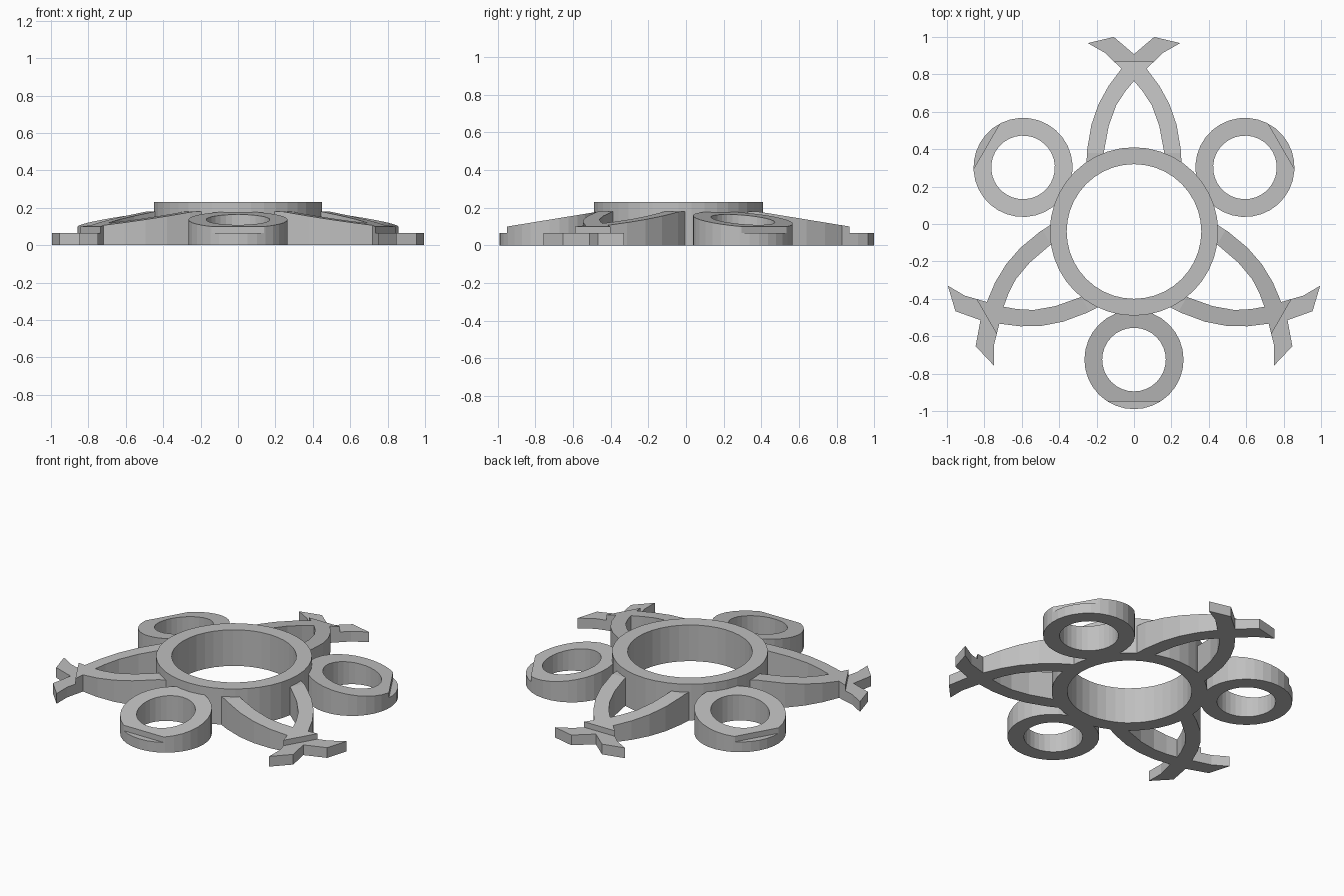
import bpy, bmesh
from math import cos, sin, tau, radians
from mathutils import Matrix, Vector

if "Cube" in bpy.data.objects:
    bpy.data.objects.remove(bpy.data.objects["Cube"])

HUB_Y = -0.04        # hub centre
FLAT_END = 0.42      # tops are level up to this radius, then slope down
STEP = 0.91          # tops drop to a thin tip beyond this radius
FLAT_Z, STEP_Z, TIP_Z, HUB_Z = 0.18, 0.10, 0.065, 0.23

grey = bpy.data.materials.new("plain grey")
grey.use_nodes = True
grey.diffuse_color = (0.52, 0.52, 0.52, 1)
grey.node_tree.nodes["Principled BSDF"].inputs["Base Color"].default_value = grey.diffuse_color


def annulus(bm, y, outer, inner, sides):
    loops = [[bm.verts.new((r * cos(tau * i / sides), y + r * sin(tau * i / sides), 0))
              for i in range(sides)] for r in (outer, inner)]
    for i in range(sides):
        j = (i + 1) % sides
        bm.faces.new((loops[0][i], loops[0][j], loops[1][j], loops[1][i]))


def polygon(bm, points):
    bm.faces.new([bm.verts.new((x, y, 0)) for x, y in points])


def cut(bm, y, **clear):
    bmesh.ops.bisect_plane(bm, geom=bm.verts[:] + bm.edges[:] + bm.faces[:], dist=1e-5,
                           plane_co=(0, y, 0), plane_no=(0, 1, 0), **clear)


def raise_top(bm, height):
    result = bmesh.ops.extrude_face_region(bm, geom=bm.faces[:], use_keep_orig=True)
    for v in result["geom"]:
        if isinstance(v, bmesh.types.BMVert):
            v.co.z = height(v.co.y)
    bmesh.ops.recalc_face_normals(bm, faces=bm.faces[:])


def slope(y):
    t = max(0, (y - FLAT_END) / (STEP - FLAT_END))
    return FLAT_Z + (STEP_Z - FLAT_Z) * t


def add_object(name, bm, angle=0):
    bm.transform(Matrix.Translation((0, HUB_Y, 0)) @ Matrix.Rotation(radians(angle), 4, 'Z'))
    mesh = bpy.data.meshes.new(name)
    bm.to_mesh(mesh)
    bm.free()
    mesh.materials.append(grey)
    obj = bpy.data.objects.new(name, mesh)
    bpy.context.collection.objects.link(obj)


def add_stepped(name, draw, angle):
    """Sloping body plus a thin tip, both cut from one flat outline."""
    body = bmesh.new()
    draw(body)
    cut(body, STEP, clear_outer=True)
    cut(body, FLAT_END)
    raise_top(body, slope)
    add_object(name + "_body", body, angle)
    tip = bmesh.new()
    draw(tip)
    cut(tip, STEP, clear_inner=True)
    raise_top(tip, lambda y: TIP_Z)
    add_object(name + "_tip", tip, angle)


# Central hub ring
hub = bmesh.new()
annulus(hub, 0, 0.45, 0.36, 40)
raise_top(hub, lambda y: HUB_Z)
add_object("hub_ring", hub)

# Left half of the crossed arm: hub, outer edge, waist, splayed tip
outer = [(-0.255, 0.35), (-0.25, 0.44), (-0.228, 0.57), (-0.19, 0.68), (-0.135, 0.78),
         (-0.067, 0.87), (-0.155, 0.955), (-0.247, 1.007), (-0.108, 1.04)]
inner = [(-0.046, 0.75), (-0.095, 0.675), (-0.135, 0.565), (-0.16, 0.43), (-0.163, 0.39)]


def flip(points):
    return [(-x, y) for x, y in reversed(points)]


arm_outline = outer + [(0, 0.948)] + flip(outer) + flip(inner) + [(0, 0.805)] + inner

# Three loops and three arms alternate around the hub
for side, turn in (("front", 180), ("left", 300), ("right", 60)):
    add_stepped(side + "_loop", lambda bm: annulus(bm, 0.685, 0.265, 0.17, 32), turn)
for side, turn in (("back", 0), ("front_left", 240), ("front_right", 120)):
    add_stepped(side + "_arm", lambda bm: polygon(bm, arm_outline), turn)
